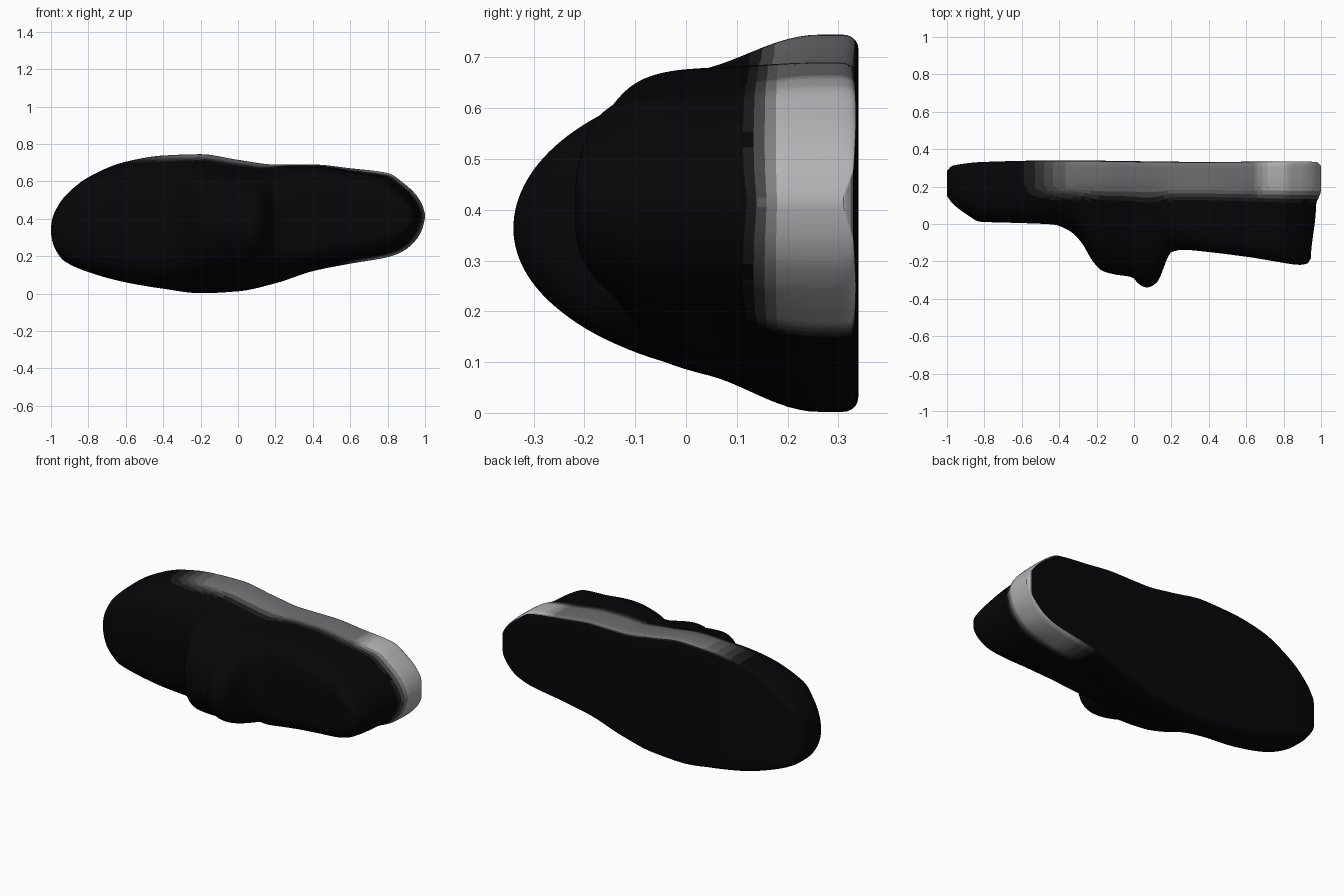
import bpy, bmesh, math

if "Cube" in bpy.data.objects:
    bpy.data.objects.remove(bpy.data.objects["Cube"])

# sole outline: x, lower z, upper z
OUTLINE = [(-1, .325, .355), (-.993, .28, .40), (-.97, .225, .455), (-.93, .175, .515),
           (-.8, .115, .622), (-.6, .06, .705), (-.4, .026, .738), (-.2, .002, .745),
           (0, .012, .715), (.2, .055, .69), (.4, .12, .69), (.6, .16, .67),
           (.8, .195, .645), (.88, .225, .595), (.95, .285, .53), (.985, .345, .475),
           (1, .405, .425)]
# top line of the upper: x, y (toe box, tongue hump, ankle, heel)
TOP = [(-1, .15), (-.97, .11), (-.9, .055), (-.82, .012), (-.6, .005), (-.43, -.003),
       (-.34, -.04), (-.28, -.10), (-.22, -.20), (-.17, -.25), (-.1, -.27), (-.01, -.285),
       (.03, -.325), (.07, -.340), (.12, -.315), (.15, -.26), (.17, -.20), (.2, -.15),
       (.26, -.138), (.4, -.15), (.6, -.175), (.8, -.203), (.94, -.218), (.98, -.212), (1, -.185)]
# sole line: x, y
BOTTOM = [(-1, .285), (-.97, .312), (-.8, .332), (-.4, .34), (.4, .332), (.9, .335), (.98, .33), (1, .31)]
# squareness of the cross-section: x, exponent
SQUARE = [(-1, 2.5), (-.6, 3.2), (-.4, 2.8), (-.15, 2.1), (.13, 2.0), (.25, 3.8), (.4, 5), (1, 5)]
# narrowing above the sole: x, lower side, upper side
WAIST = [(-.97, .0, .0), (-.6, .10, .10), (-.2, .15, .13), (.1, .15, .10), (.3, .14, .03),
         (.45, .12, .04), (.7, .11, .09), (1, .10, .10)]


def curve(table, x, col=1):
    """Monotone cubic through the table points."""
    n = len(table)
    x = max(table[0][0], min(table[-1][0], x))
    i = 0
    while i < n - 2 and x > table[i + 1][0]:
        i += 1

    def sec(j):
        j = max(0, min(n - 2, j))
        return (table[j + 1][col] - table[j][col]) / (table[j + 1][0] - table[j][0])

    def slope(j):
        a, b = sec(j - 1), sec(j)
        return 0 if a * b <= 0 else 2 * a * b / (a + b)
    h = table[i + 1][0] - table[i][0]
    t = (x - table[i][0]) / h
    a, b = table[i][col], table[i + 1][col]
    return (a * (2*t**3 - 3*t*t + 1) + b * (3*t*t - 2*t**3)
            + h * (slope(i) * (t**3 - 2*t*t + t) + slope(i + 1) * (t**3 - t*t)))


def smooth(a, b, v):
    t = max(0, min(1, (v - a) / (b - a)))
    return t * t * (3 - 2 * t)


def half_section(x, col):
    """Points (y, width fraction) from the sole centre round one side to the top centre."""
    yt, yb, n = curve(TOP, x), curve(BOTTOM, x), curve(SQUARE, x)
    toe = smooth(-.6, -.95, x)
    r = .03 + .035 * toe                       # sole edge is rounder at the toe
    inset = .07 + .1 * toe
    pts = [(yb, f * (1 - inset)) for f in (0, .3, .6, .85)]
    for k in range(6):
        a = k / 5 * math.pi / 2
        pts.append((yb - r * (1 - math.cos(a)), 1 - inset + inset * math.sin(a)))
    start = yb - r
    cap = min(.2, start - .01)
    for k in range(1, 6):
        pts.append((start + (cap - start) * k / 5, 1))
    for k in range(1, 37):
        s = 1 - (1 - k / 36) ** 2
        pts.append((cap + (yt - cap) * s, max(0, 1 - s ** n) ** (1 / n)))
    waist = curve(WAIST, x, col)
    return [(y, w * (1 - waist * smooth(.26, .04, y))) for y, w in pts]


# shoe lying on its side, lofted from toe to heel
bm = bmesh.new()
rings = []
N = 150
for i in range(N + 1):
    u = i / N
    x = -math.cos(math.pi * u) * .6 + (2 * u - 1) * .4
    lo, hi = curve(OUTLINE, x, 1), curve(OUTLINE, x, 2)
    mid, half = (lo + hi) / 2, (hi - lo) / 2
    down, up = half_section(x, 1), half_section(x, 2)
    loop = [(y, mid + half * w) for y, w in up] + [(y, mid - half * w) for y, w in down[-2:0:-1]]
    ring = []
    for y, z in loop:
        # heel wall steps in above the sole band
        lean = smooth(.6, 1, x) * (.027 * smooth(.18, .1, y) + .028 * smooth(.1, -.2, y))
        ring.append(bm.verts.new((x - lean, y, z)))
    rings.append(ring)
for a, b in zip(rings, rings[1:]):
    for j in range(len(a)):
        k = (j + 1) % len(a)
        bm.faces.new((a[j], a[k], b[k], b[j]))
# narrow end caps bridging the two sides
for r in (rings[0], rings[-1]):
    n = len(r)
    bm.faces.new((r[0], r[1], r[-1]))
    for j in range(1, n // 2 - 1):
        bm.faces.new((r[j], r[j + 1], r[n - j - 1], r[n - j]))
    bm.faces.new((r[n // 2 - 1], r[n // 2], r[n // 2 + 1]))
bmesh.ops.recalc_face_normals(bm, faces=bm.faces)

# black body fading to a grey heel band and a dim band along the upper side
SHADES = 10
for f in bm.faces:
    c = f.calc_center_median()
    f.smooth = True
    heel = smooth(.5, .75, c.x)
    side = .55 * smooth(-.65, -.3, c.x) * smooth(.35, .55, c.z)
    band = smooth(.11, .2, c.y) * smooth(.98, .6, f.normal.y)
    f.material_index = round(max(heel, side) * band * (SHADES - 1))
me = bpy.data.meshes.new("shoe_body")
bm.to_mesh(me)
bm.free()
for i in range(SHADES):
    t = (i / (SHADES - 1)) ** 1.8
    m = bpy.data.materials.new(f"shade_{i}")
    m.diffuse_color = (.002 + .45 * t, .002 + .45 * t, .003 + .47 * t, 1)
    m.use_nodes = True
    m.node_tree.nodes["Principled BSDF"].inputs["Base Color"].default_value = m.diffuse_color
    me.materials.append(m)
shoe = bpy.data.objects.new("shoe_body", me)
bpy.context.collection.objects.link(shoe)
